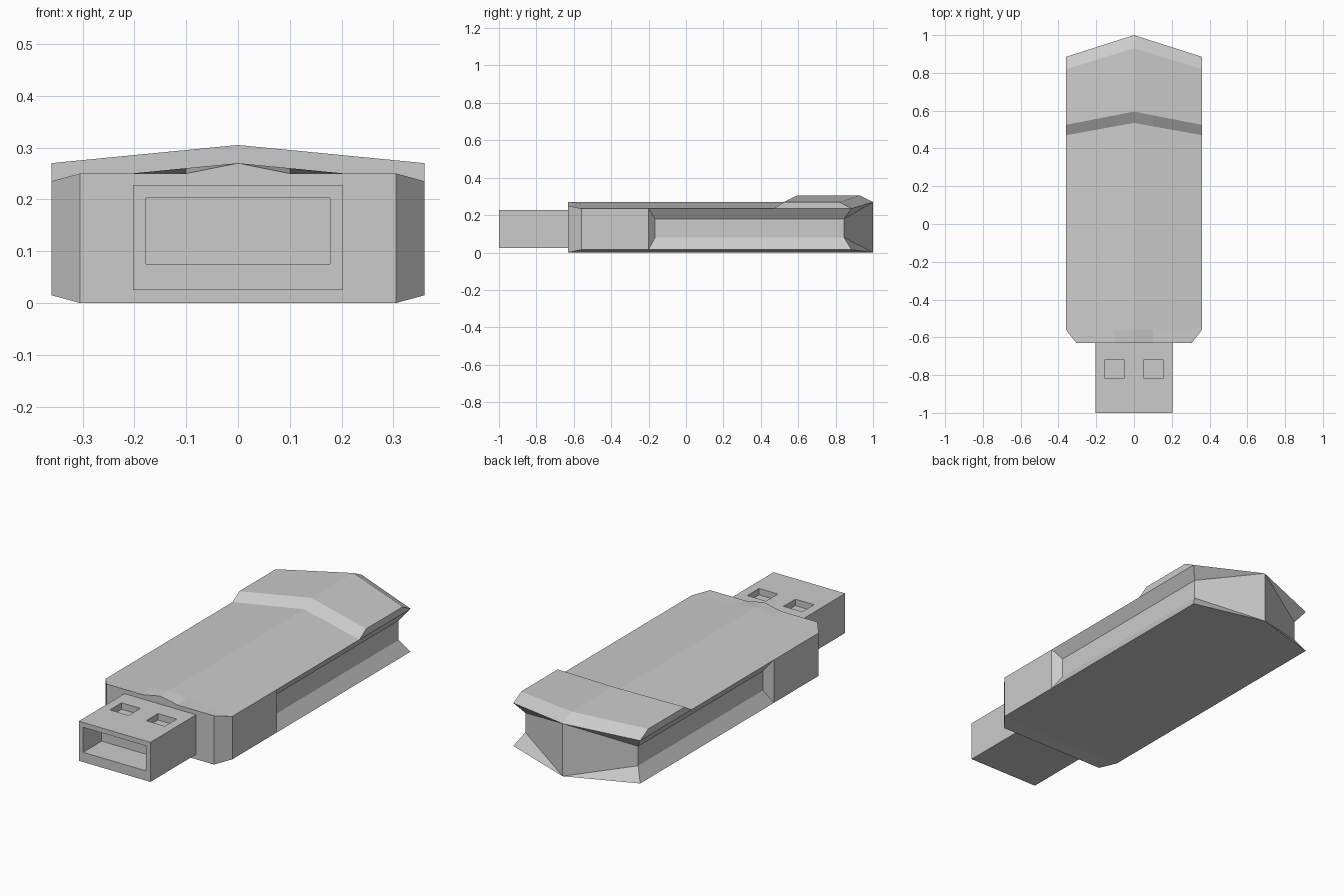
import bpy, bmesh
from mathutils import Matrix

if "Cube" in bpy.data.objects:
    bpy.data.objects.remove(bpy.data.objects["Cube"])

W, T = 0.36, 0.1 / 0.36      # half width, position of the point between ridge and edge


def finish(bm, name):
    bmesh.ops.remove_doubles(bm, verts=bm.verts, dist=1e-4)
    bmesh.ops.recalc_face_normals(bm, faces=bm.faces)
    me = bpy.data.meshes.new(name)
    bm.to_mesh(me)
    bm.free()
    ob = bpy.data.objects.new(name, me)
    bpy.context.collection.objects.link(ob)
    return ob


def boxes(name, ranges):
    bm = bmesh.new()
    for lo, hi in ranges:
        size = [b - a for a, b in zip(lo, hi)]
        mid = [(a + b) / 2 for a, b in zip(lo, hi)]
        bmesh.ops.create_cube(bm, size=1, matrix=Matrix.Translation(mid) @ Matrix.Diagonal((*size, 1)))
    return finish(bm, name)


def section(yc, ye, lift=0.0, groove=0.04, yg=None):
    """Half cross-section: ridge, mid, top edge, side edge, groove pair, bottom edge, bottom centre."""
    yg = ye if yg is None else yg
    zc, ze = 0.27 + lift, 0.235 + lift
    return [(0, yc, zc), (0.1, yc + (ye - yc) * T, zc + (ze - zc) * T),
            (W, ye, ze), (W, min(max(yg, ye), 0.885) if lift else ye, 0.235),
            (W - groove, yg, 0.18), (W - groove, yg, 0.08),
            (W, ye, 0.015), (0, yc, 0)]


# Body: stations from the chamfered front to the chevron back
front = [(0, -0.63, 0.27), (0.1, -0.63, 0.25)] + \
        [(0.305, -0.63, z) for z in (0.25, 0.25, 0.18, 0.08, 0)] + [(0, -0.63, 0)]
stations = [front,
            section(-0.56, -0.56, groove=0),
            section(-0.2, -0.2, groove=0),
            section(-0.2, -0.2, yg=-0.165),
            section(0.535, 0.47),
            section(0.595, 0.525, lift=0.035),
            section(0.93, 0.82, lift=0.035),
            section(1.0, 0.885, yg=0.845)]

bm = bmesh.new()
for side in (1, -1):
    rows = [[bm.verts.new((side * x, y, z)) for x, y, z in s] for s in stations]
    for a, b in zip(rows, rows[1:]):
        for i in range(7):
            bm.faces.new((a[i], a[i + 1], b[i + 1], b[i]))
    bm.faces.new(rows[0])
    # back panel, folded into the side groove
    r = rows[-1]
    for ids in ((0, 1, 2, 3, 4), (0, 4, 5, 7), (5, 6, 7)):
        bm.faces.new([r[i] for i in ids])
finish(bm, "body")

# Plug with front socket and two top windows
plug = boxes("plug", [((-0.203, -1, 0.025), (0.203, -0.62, 0.228))])
cutter = boxes("plug_cutter", [((-0.178, -1.1, 0.075), (0.178, -0.85, 0.203))] +
               [((c - 0.053, -0.815, 0.195), (c + 0.053, -0.72, 0.3)) for c in (-0.103, 0.103)])
cutter.hide_render = True
cutter.display_type = 'WIRE'
cut = plug.modifiers.new("openings", 'BOOLEAN')
cut.operation = 'DIFFERENCE'
cut.solver = 'EXACT'
cut.object = cutter
